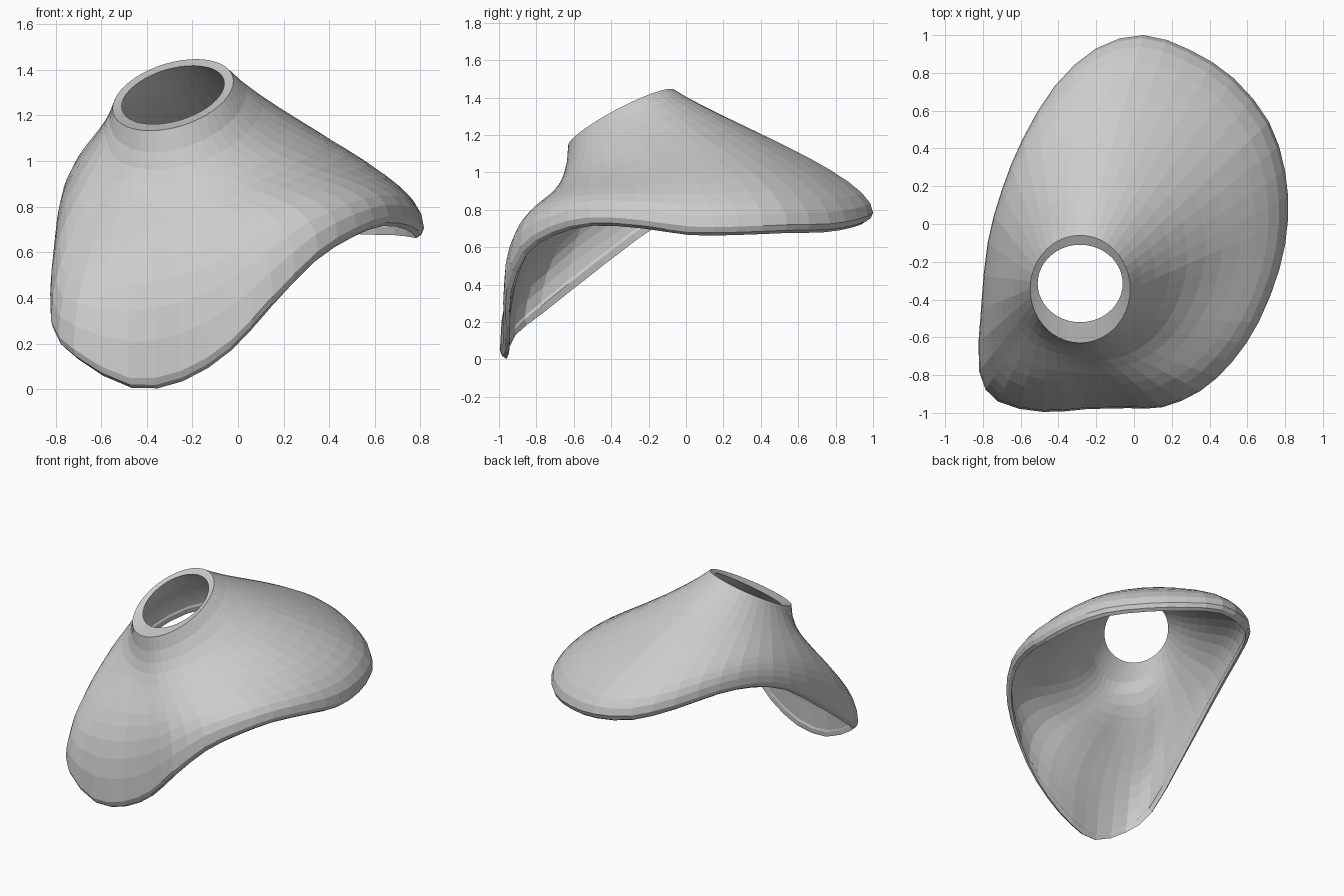
import bpy, bmesh, math
from mathutils import Vector

if "Cube" in bpy.data.objects:
    bpy.data.objects.remove(bpy.data.objects["Cube"])

# Widest line of the outer rim, counter-clockwise seen from above, starting at the right
RIM = [(.815, .02, .71), (.80, .28, .71), (.715, .54, .72), (.53, .77, .725), (.30, .92, .75),
       (.05, 1.0, .785), (-.20, .93, .81), (-.42, .73, .87), (-.59, .45, .92), (-.70, .18, .90),
       (-.775, -.1, .80), (-.81, -.45, .555), (-.82, -.78, .30), (-.72, -.94, .175),
       (-.48, -.995, .05), (-.25, -.98, .08), (-.03, -.975, .215), (.15, -.97, .405),
       (.35, -.885, .605), (.52, -.73, .71), (.66, -.52, .76), (.77, -.24, .745)]
BASE = len(RIM)
COUNT = BASE * 2
STEPS = 12          # rows between collar and rim
THICKNESS = 0.033


def rim_point(i):
    """Rim position, with a smooth in-between point for odd steps."""
    p = [Vector(RIM[(i // 2 + k) % BASE]) for k in (-1, 0, 1, 2)]
    return (p[1] + p[2]) * .5625 - (p[0] + p[3]) * .0625 if i % 2 else p[1]


def ring_point(angle, cx, cy, rx, ry, z, zx, zy):
    c, s = math.cos(angle), math.sin(angle)
    return Vector((cx + rx * c, cy + ry * s, z + zx * c + zy * s))


def spoke(i):
    """Outer profile from the collar edge over the shoulder to the curled rim."""
    a = math.tau * i / COUNT
    c, s = math.cos(a), math.sin(a)
    top = ring_point(a, -.285, -.345, .265, .285, 1.29, .06, .145)
    rim = rim_point(i)
    out = rim - top
    out.z = 0
    out.normalize()
    drop = .24 - (.07 if s > 0 else .19) * s
    h1 = top + out * (.13 + .13 * s + .08 * c) - Vector((0, 0, drop))
    # the front left corner runs straighter down to the rim
    flat = 1 - .4 * math.exp(-((i / 2 - 12.5) / 1.2) ** 2)
    h2 = rim + Vector((0, 0, (.2 + .75 * max(0, .78 - rim.z)) * flat))
    pts = []
    for k in range(STEPS + 1):
        t = k / STEPS
        u = 1 - t
        pts.append(top * u**3 + h1 * 3 * u * u * t + h2 * 3 * u * t * t + rim * t**3)
    inward = Vector((-rim.x, -rim.y, 0)).normalized()
    pts.append(rim + inward * .012 - Vector((0, 0, .03)))
    pts.append(rim + inward * .035 - Vector((0, 0, .045)))
    return pts


def bridge(bm, ring_a, ring_b):
    for i in range(COUNT):
        j = (i + 1) % COUNT
        bm.faces.new((ring_a[i], ring_b[i], ring_b[j], ring_a[j]))


bm = bmesh.new()

# Outer skin
spokes = [spoke(i) for i in range(COUNT)]
outer = [[bm.verts.new(p[r]) for p in spokes] for r in range(len(spokes[0]))]
for a, b in zip(outer, outer[1:]):
    bridge(bm, a, b)
bm.normal_update()

# Inner skin, offset from the outer one, with a tighter round hole at the collar
inner = [[bm.verts.new(v.co - v.normal * THICKNESS) for v in ring] for ring in outer[:-1]]
for i, v in enumerate(inner[0]):
    v.co = ring_point(math.tau * i / COUNT, -.285, -.315, .225, .205, 1.29, .05, .118)
for a, b in zip(inner, inner[1:]):
    bridge(bm, b, a)

# Collar lip and rim edge
bridge(bm, inner[0], outer[0])
bridge(bm, outer[-1], inner[-1])
bmesh.ops.recalc_face_normals(bm, faces=bm.faces)

mesh = bpy.data.meshes.new("flared_shell")
bm.to_mesh(mesh)
bm.free()
shell = bpy.data.objects.new("flared_shell", mesh)
bpy.context.collection.objects.link(shell)

grey = bpy.data.materials.new("light_grey")
grey.diffuse_color = (.6, .6, .6, 1)
grey.use_nodes = True
grey.node_tree.nodes["Principled BSDF"].inputs["Base Color"].default_value = grey.diffuse_color
mesh.materials.append(grey)
